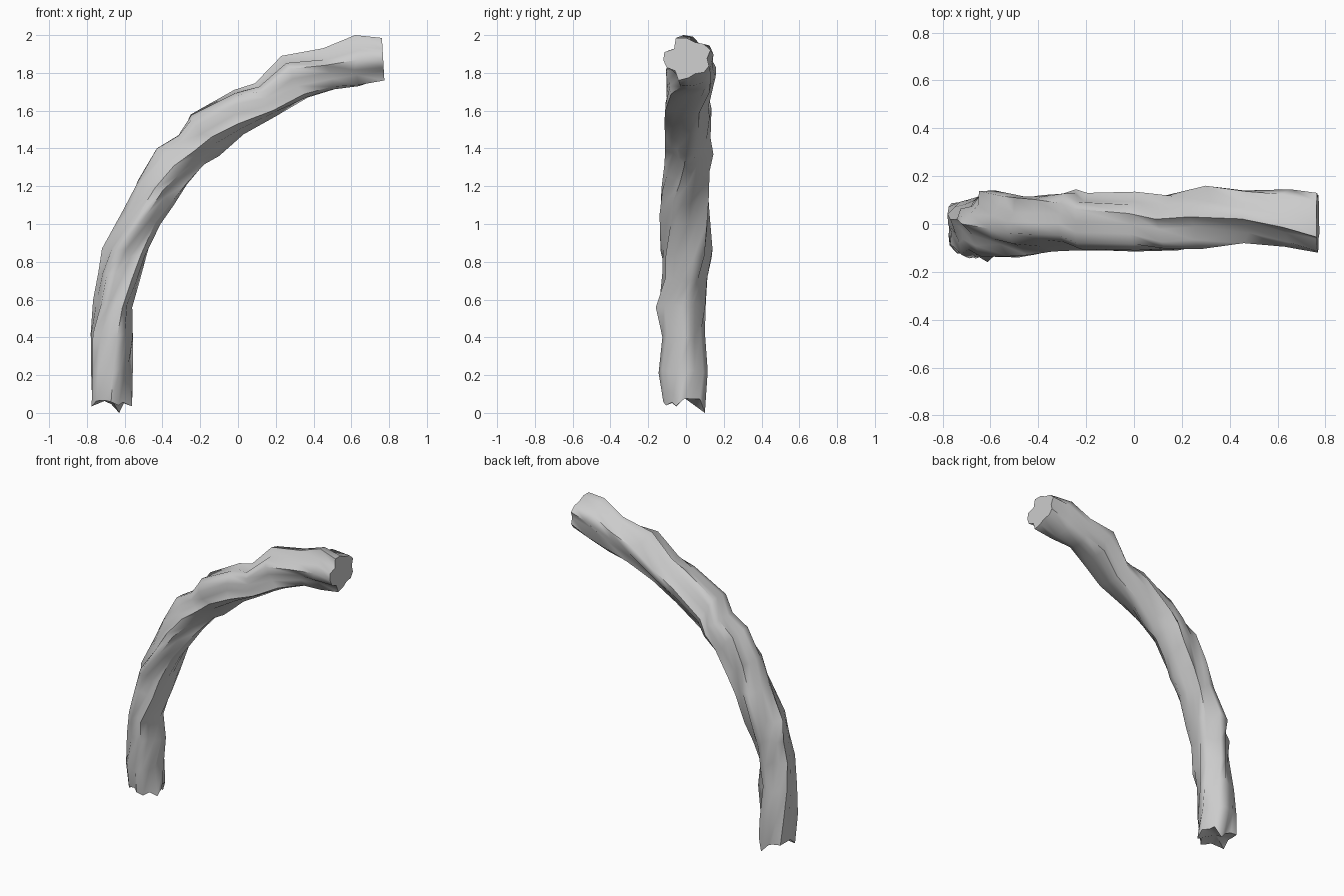
import bpy, bmesh, math, random
from mathutils import Vector

if "Cube" in bpy.data.objects:
    bpy.data.objects.remove(bpy.data.objects["Cube"])

random.seed(4)
SIDES = 16

# rings of the branch: outer (x, z), inner (x, z), y min, y max
RINGS = [(-.775, .05, -.56, .05, -.12, .10), (-.778, .22, -.557, .22, -.145, .115),
         (-.78, .42, -.555, .40, -.125, .10), (-.767, .60, -.56, .56, -.16, .105),
         (-.74, .74, -.52, .70, -.125, .115), (-.72, .87, -.485, .83, -.135, .14),
         (-.61, 1.07, -.41, 1.00, -.14, .125), (-.53, 1.23, -.34, 1.10, -.13, .12),
         (-.43, 1.40, -.27, 1.21, -.115, .125), (-.315, 1.47, -.18, 1.315, -.11, .145),
         (-.25, 1.58, -.10, 1.36, -.11, .13), (-.02, 1.71, .03, 1.475, -.115, .135),
         (.09, 1.745, .20, 1.57, -.11, .12), (.23, 1.89, .37, 1.67, -.105, .16),
         (.45, 1.93, .50, 1.71, -.08, .14), (.62, 2.0, .64, 1.73, -.095, .145),
         (.762, 1.985, .775, 1.76, -.12, .13)]
# lobed outline, carried along the branch with a twist
LOBES = [1.08, .9, 1.04, 1.1, .86, .98, 1.1, .94, .88, 1.08, 1.0, .86, 1.06, 1.02, .88, 1.0]


def fit(values, lo, hi):
    a, b = min(values), max(values)
    return [lo + (v - a) * (hi - lo) / (b - a) for v in values]


bm = bmesh.new()
rings = []
n = len(RINGS)
mids = [Vector(((r[0] + r[2]) / 2, 0, (r[1] + r[3]) / 2)) for r in RINGS]
for i, (ox, oz, ix, iz, y0, y1) in enumerate(RINGS):
    t = (mids[min(i + 1, n - 1)] - mids[max(i - 1, 0)]).normalized()
    outer, inner = Vector((ox, 0, oz)), Vector((ix, 0, iz))
    us, vs = [], []
    for k in range(SIDES):
        ang = 2 * math.pi * k / SIDES + i * .15
        rad = LOBES[k] + random.uniform(-.1, .1)
        us.append(rad * math.cos(ang))
        vs.append(rad * math.sin(ang))
    us, vs = fit(us, 0, 1), fit(vs, y0, y1)
    ring = []
    for u, y in zip(us, vs):
        p = outer.lerp(inner, u) + Vector((0, y, 0))
        if i == 0:                        # torn lower edge
            p.z += random.uniform(-.02, .035)
        elif i < n - 1:
            p += t * random.uniform(-.03, .03) * math.sin(math.pi * u)
        ring.append(bm.verts.new(p))
    rings.append(ring)
min(rings[0], key=lambda v: abs(v.co.x + .62) - v.co.y).co.z = 0

# bark surface, split along the twisted grain
for i in range(n - 1):
    for k in range(SIDES):
        j = (k + 1) % SIDES
        a, b, c, d = rings[i][k], rings[i][j], rings[i + 1][j], rings[i + 1][k]
        bm.faces.new((a, b, c))
        bm.faces.new((a, c, d))

# rough end caps
for ring, push in ((rings[0], .02), (rings[-1], 0)):
    mid = bm.verts.new(sum((v.co for v in ring), Vector()) / SIDES + Vector((0, 0, push)))
    for k in range(SIDES):
        bm.faces.new((ring[k], ring[(k + 1) % SIDES], mid))
bmesh.ops.recalc_face_normals(bm, faces=bm.faces)

mesh = bpy.data.meshes.new("bent_branch")
bm.to_mesh(mesh)
bm.free()
branch = bpy.data.objects.new("bent_branch", mesh)
bpy.context.collection.objects.link(branch)
bpy.context.view_layer.objects.active = branch
branch.select_set(True)
bpy.ops.object.shade_smooth_by_angle(angle=math.radians(62))
